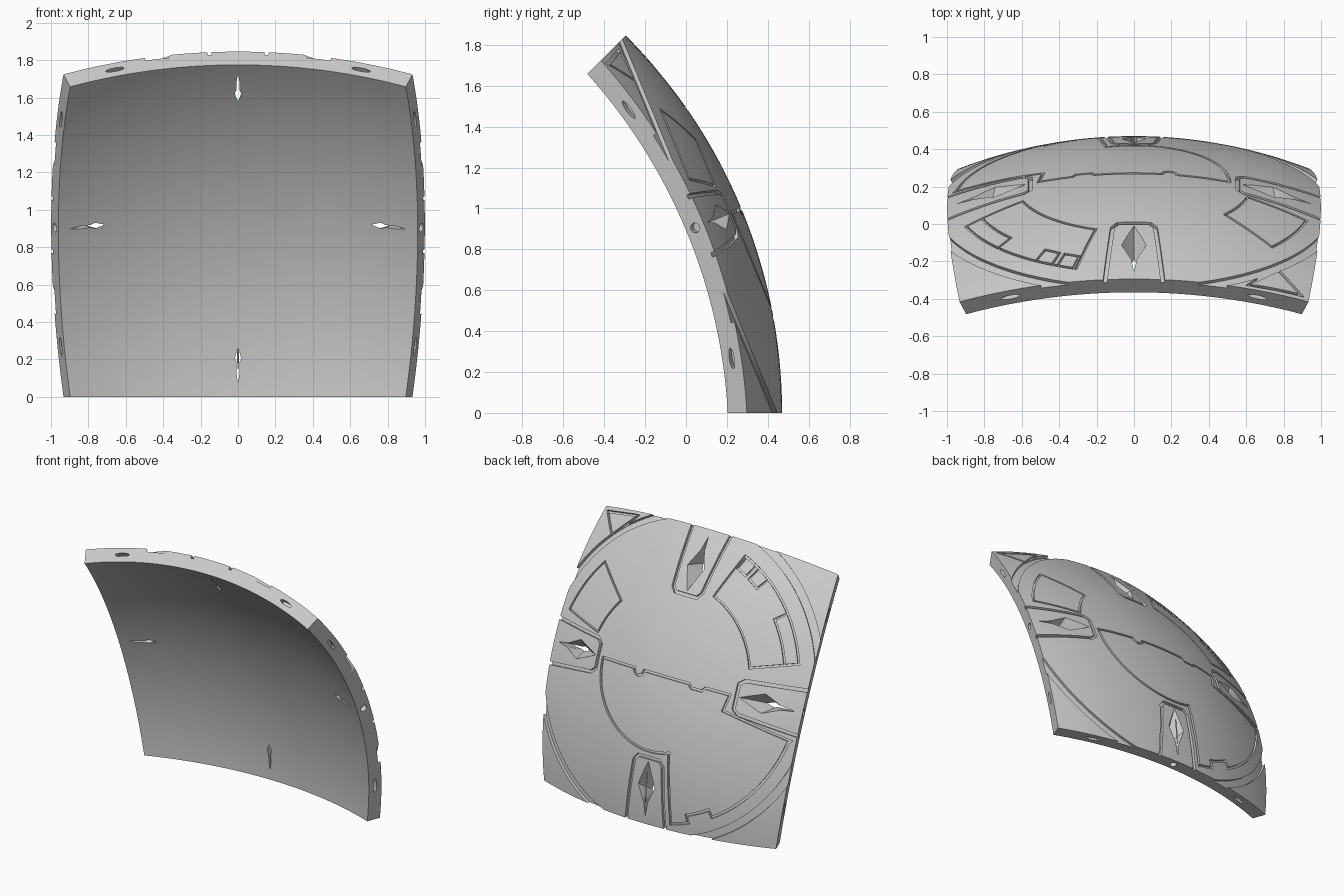
import bpy, bmesh
from math import sin, cos, tan, pi, radians, sqrt, atan2, ceil
from mathutils import Vector

if "Cube" in bpy.data.objects:
    bpy.data.objects.remove(bpy.data.objects["Cube"])

R_OUT, R_IN = 2.61, 2.51
HALF = radians(22.5)
CENTRE = Vector((0, -2.14, 0))
AXIS_X = Vector((1, 0, 0))
AXIS_V = Vector((0, -sin(HALF), cos(HALF)))
AXIS_W = Vector((0, cos(HALF), sin(HALF)))


def world(x, v, w):
    """Panel space (across, along, outward) to world space."""
    return CENTRE + AXIS_X * x + AXIS_V * v + AXIS_W * w


def on_sphere(p, radius):
    a, b = p
    w = sqrt(R_OUT ** 2 - a * a - b * b)
    return world(a, b, w) + (world(a, b, w) - CENTRE) * (radius / R_OUT - 1)


def turn(p, k):
    """Quarter turns about the panel's outward axis."""
    a, b = p[0], p[1]
    for _ in range(k):
        a, b = -b, a
    return (a, b, *p[2:])


def polar(r, deg):
    return (r * cos(radians(deg)), r * sin(radians(deg)))


def arc(r, start, end, step=3):
    n = max(1, ceil(abs(end - start) / step))
    return [polar(r, start + (end - start) * i / n) for i in range(n + 1)]


def sector(r0, r1, a0, a1):
    return arc(r0, a0, a1) + arc(r1, a1, a0)


def loft(bm, rings, closed=False):
    """Skin a list of equal-length vertex rings."""
    loops = [[bm.verts.new(p) for p in ring] for ring in rings]
    pairs = list(zip(loops, loops[1:]))
    if closed:
        pairs.append((loops[-1], loops[0]))
    else:
        bm.faces.new(loops[0])
        bm.faces.new(loops[-1])
    n = len(loops[0])
    for lo, hi in pairs:
        for i in range(n):
            j = (i + 1) % n
            bm.faces.new((lo[i], lo[j], hi[j], hi[i]))


def groove(bm, path, width=0.013, depth=0.016, closed=True):
    """Ribbon cutter that follows a path over the outer surface."""
    pts = [Vector(p) for p in path]
    dense = []
    ends = pts[1:] + pts[:1] if closed else pts[1:]
    for p, q in zip(pts, ends):
        n = max(1, ceil((q - p).length / 0.05))
        dense += [p.lerp(q, i / n) for i in range(n)]
    if not closed:
        dense.append(pts[-1])
    rings = []
    count = len(dense)
    for i, p in enumerate(dense):
        before = dense[i - 1] if closed or i else p * 2 - dense[1]
        after = dense[(i + 1) % count] if closed or i < count - 1 else p * 2 - dense[-2]
        d0, d1 = (p - before).normalized(), (after - p).normalized()
        n0, n1 = Vector((-d0.y, d0.x)), Vector((-d1.y, d1.x))
        mitre = (n0 + n1) / max(0.4, 1 + n0.dot(n1)) * width / 2
        l, r = p + mitre, p - mitre
        rings.append([on_sphere(l, R_OUT - depth), on_sphere(r, R_OUT - depth),
                      on_sphere(r, R_OUT + 0.03), on_sphere(l, R_OUT + 0.03)])
    loft(bm, rings, closed)


def make_object(name, bm):
    bmesh.ops.recalc_face_normals(bm, faces=bm.faces)
    mesh = bpy.data.meshes.new(name)
    bm.to_mesh(mesh)
    bm.free()
    ob = bpy.data.objects.new(name, mesh)
    bpy.context.collection.objects.link(ob)
    return ob


# Curved shell panel: a square patch of a thick sphere
N = 56
bm = bmesh.new()
grid = {}
for layer, radius in enumerate((R_OUT, R_IN)):
    for i in range(N + 1):
        for j in range(N + 1):
            d = Vector((tan(HALF * (2 * i / N - 1)), tan(HALF * (2 * j / N - 1)), 1))
            grid[layer, i, j] = bm.verts.new(world(*(d.normalized() * radius)))
for i in range(N):
    for j in range(N):
        for s in (0, 1):
            bm.faces.new([grid[s, i + x, j + y] for x, y in ((0, 0), (1, 0), (1, 1), (0, 1))])
    for e in (0, N):
        bm.faces.new((grid[0, i, e], grid[0, i + 1, e], grid[1, i + 1, e], grid[1, i, e]))
        bm.faces.new((grid[0, e, i], grid[0, e, i + 1], grid[1, e, i + 1], grid[1, e, i]))
panel = make_object("curved_hull_panel", bm)

# Main grooves: corner rings, edge bays and panel outlines
lines = bmesh.new()
bay = [(-0.16, 1.06), (-0.115, 0.59), (-0.085, 0.555)]
bay += [(-a, b) for a, b in reversed(bay)]
for k in range(4):
    groove(lines, [turn(p, k) for p in bay], 0.022, 0.02, False)
    groove(lines, arc(1.075, 90 * k + 16, 90 * k + 74), 0.05, 0.02, False)
groove(lines, [(0.61, 0.945), (0.77, 0.775), (0.895, 0.905)], 0.016)
groove(lines, sector(0.625, 0.95, 14, 39))
groove(lines, sector(0.63, 0.95, 109, 161))

half_disc = [(-0.96, -0.2), (-0.485, -0.115), (-0.51, 0), (-0.33, 0), (-0.31, -0.025),
             (-0.23, -0.025), (-0.21, 0), (0.15, 0)]
half_disc += [(0.19 - 0.04 * cos(t * pi / 6), -0.04 * sin(t * pi / 6)) for t in range(1, 6)]
half_disc += [(0.23, 0)] + arc(0.51, 0, -107)
half_disc += [(-0.2, -0.95)] + arc(0.97, 258, 250) + arc(0.92, 250, 239) + arc(0.97, 239, 193)
groove(lines, half_disc, 0.016)

# Second pass: panel subdivisions, spear-shaped pits and edge sockets
details = bmesh.new()
groove(details, [polar(0.945, 140)] + arc(0.86, 140, 161), closed=False)
for a0, a1 in ((110, 115.5), (117.5, 123.5)):
    groove(details, [polar(0.945, a0), polar(0.86, a0), polar(0.86, a1), polar(0.945, a1)],
           closed=False)
pit_top = [(0, 0.57), (0.068, 0.74), (0.014, 0.86), (0, 0.95), (-0.014, 0.86), (-0.068, 0.74)]
pit_low = [(0, 0.78), (0.007, 0.81), (0.007, 0.88), (0, 0.93), (-0.007, 0.88), (-0.007, 0.81)]
for k in range(4):
    loft(details, [[on_sphere(turn(p, k), r) for p in ring]
                   for ring, r in ((pit_top, R_OUT + 0.005), (pit_low, R_IN - 0.02))])
    for t, length, height in ((-0.26, 0.052, 0.013), (0, 0.024, 0.024), (0.26, 0.052, 0.013)):
        radial = Vector((sin(t), cos(t) * sin(HALF), cos(t) * cos(HALF)))
        normal = Vector((0, cos(HALF), -sin(HALF)))
        along = radial.cross(normal)
        rings = []
        for depth in (-0.04, 0.04):
            ring = []
            for s in range(20):
                q = 2 * pi * s / 20
                p = (radial * (2.56 + height * sin(q)) + along * length * cos(q)
                     + normal * depth)
                ring.append(world(*turn(p, k)))
            rings.append(ring)
        loft(details, rings)

# Cut the details into the shell
bpy.context.view_layer.objects.active = panel
panel.select_set(True)
for name, cutter_bm in (("groove_cutter", lines), ("detail_cutter", details)):
    bmesh.ops.triangulate(cutter_bm, faces=cutter_bm.faces)
    cutter = make_object(name, cutter_bm)
    cutter.hide_render = True
    mod = panel.modifiers.new(name, 'BOOLEAN')
    mod.operation = 'DIFFERENCE'
    mod.solver = 'EXACT'
    mod.use_self = True
    mod.object = cutter
    bpy.ops.object.modifier_apply(modifier=mod.name)
    bpy.data.objects.remove(cutter)

# Plain grey finish
grey = bpy.data.materials.new("plain_grey")
grey.use_nodes = True
colour = (0.6, 0.6, 0.6, 1)
grey.diffuse_color = colour
grey.node_tree.nodes["Principled BSDF"].inputs["Base Color"].default_value = colour
panel.data.materials.clear()
panel.data.materials.append(grey)
bpy.ops.object.shade_smooth_by_angle(angle=radians(30))
